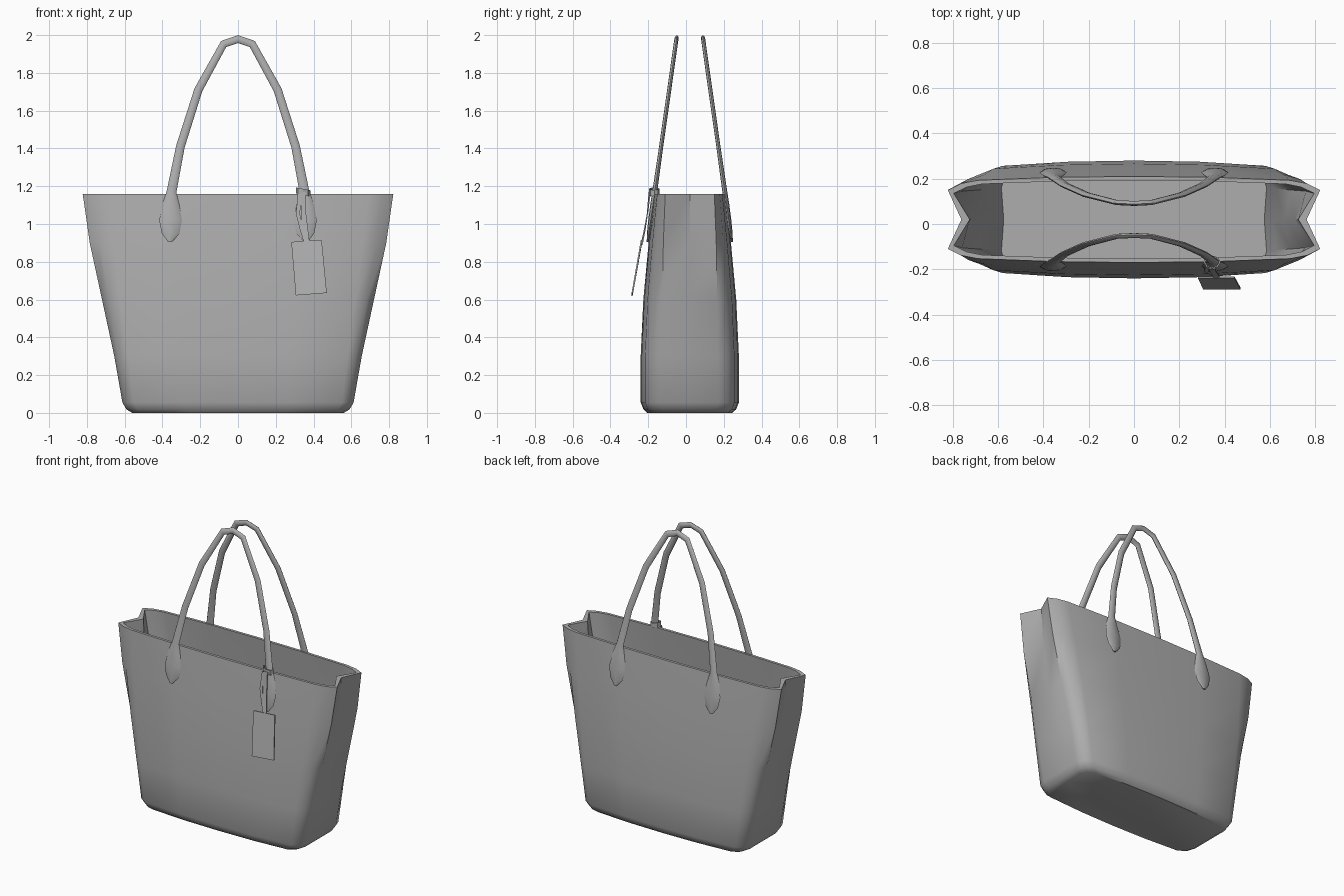
import bpy, bmesh, math
from mathutils import Vector

if "Cube" in bpy.data.objects:
    bpy.data.objects.remove(bpy.data.objects["Cube"], do_unlink=True)

MID = 0.02  # depth of the bag's centre plane

leather = bpy.data.materials.new("grey leather")
leather.use_nodes = True
GREY = (0.42, 0.42, 0.42, 1)
leather.diffuse_color = GREY
leather.node_tree.nodes["Principled BSDF"].inputs["Base Color"].default_value = GREY


def loft(name, rings, angle=35, closed=False):
    """Skin a list of equal point rings, capping the ends unless closed."""
    bm = bmesh.new()
    rows = [[bm.verts.new(p) for p in ring] for ring in rings]
    pairs = list(zip(rows, rows[1:]))
    if closed:
        pairs.append((rows[-1], rows[0]))
    for a, b in pairs:
        for i in range(len(a)):
            j = (i + 1) % len(a)
            bm.faces.new((a[i], a[j], b[j], b[i]))
    if not closed:
        bm.faces.new(rows[0])
        bm.faces.new(rows[-1])
    bmesh.ops.recalc_face_normals(bm, faces=bm.faces)
    mesh = bpy.data.meshes.new(name)
    bm.to_mesh(mesh)
    bm.free()
    mesh.materials.append(leather)
    obj = bpy.data.objects.new(name, mesh)
    bpy.context.collection.objects.link(obj)
    bpy.ops.object.select_all(action="DESELECT")
    obj.select_set(True)
    bpy.context.view_layer.objects.active = obj
    bpy.ops.object.shade_smooth_by_angle(angle=math.radians(angle))
    return obj


def bag_ring(z, width, depth, shoulder, corner, pinch):
    """Mirrored outline with bowed long sides and folded-in ends."""
    sx, sy = shoulder, depth * 0.91
    bulge = 0.3 * (depth - corner)
    quarter = [(width - pinch, 0), (width, corner),
               ((width + sx) / 2 + bulge * 0.4, (corner + sy) / 2 + bulge * 0.4),
               (sx, sy), (sx * 0.5, depth * 0.98), (0, depth)]
    half = quarter + [(-x, y) for x, y in quarter[-2::-1]]
    full = half + [(x, -y) for x, y in half[-2:0:-1]]
    return [(x, y + MID, z) for x, y in full]


# Bag body: outer wall going up, then lining going down
# columns: height, half width, half depth, shoulder x, corner y, end pinch
outer = [(0, 0.56, 0.225, 0.50, 0.13, 0),
         (0.018, 0.59, 0.245, 0.53, 0.14, 0),
         (0.055, 0.612, 0.26, 0.55, 0.155, 0),
         (0.3, 0.655, 0.26, 0.58, 0.15, 0.005),
         (0.6, 0.72, 0.246, 0.62, 0.145, 0.02),
         (0.9, 0.785, 0.218, 0.66, 0.14, 0.04),
         (1.158, 0.822, 0.19, 0.69, 0.13, 0.06)]
rings = [bag_ring(*r) for r in outer]
for z, w, d, s, c, p in reversed(outer[2:]):
    rings.append(bag_ring(z, w - 0.027, d - 0.018, s - 0.02, c - 0.015, p + 0.01))
loft("bag_body", rings)

# Handles: one flattened loop each, widening into teardrop tabs
# columns: x, z, half width, half thickness
half_path = [(0.36, 0.905, 0.010, 0.005), (0.357, 0.95, 0.047, 0.010),
             (0.357, 1.02, 0.060, 0.013), (0.356, 1.10, 0.046, 0.014),
             (0.352, 1.17, 0.026, 0.013), (0.305, 1.41, 0.023, 0.011),
             (0.21, 1.71, 0.022, 0.011), (0.076, 1.953, 0.021, 0.011)]
path = half_path + [(0, 1.979, 0.021, 0.011)]
path += [(-x, z, w, t) for x, z, w, t in reversed(half_path)]


def handle(name, side):
    normal = Vector((0, side, 0.142)).normalized()
    pts = [Vector((x, MID + side * (0.187 - 0.142 * (z - 1.16)), z))
           for x, z, w, t in path]
    rings = []
    for i, (p, (x, z, w, t)) in enumerate(zip(pts, path)):
        before = (p - pts[i - 1]).normalized() if i else Vector()
        after = (pts[i + 1] - p).normalized() if i + 1 < len(pts) else Vector()
        across = (before + after).normalized().cross(normal)
        turns = [math.tau * k / 8 for k in range(8)]
        rings.append([p + across * w * math.cos(a) + normal * t * math.sin(a)
                      for a in turns])
    loft(name, rings, 45)


handle("front_handle", -1)
handle("back_handle", 1)


def strip(name, points, half_width, thick=0.006):
    """Flat band following points, wide along x."""
    rings = []
    for x, y, z in points:
        rings.append([(x - half_width, y - thick / 2, z), (x + half_width, y - thick / 2, z),
                      (x + half_width, y + thick / 2, z), (x - half_width, y + thick / 2, z)])
    return loft(name, rings, 30)


# Tag: loop round the handle, two hanging straps, and the plate
loop = []
for k in range(8):
    a = math.tau * k / 8
    c, s = math.cos(a), math.sin(a)
    loop.append([(0.345 + r * c, -0.168 + 0.75 * r * s, 1.17 + h - 0.2 * r * c)
                 for r, h in ((0.030, -0.016), (0.038, -0.016),
                              (0.038, 0.016), (0.030, 0.016))])
loft("tag_loop", loop, 30, closed=True)
strip("tag_strap", [(0.345, -0.195, 1.17), (0.347, -0.205, 1.05),
                    (0.358, -0.222, 0.96), (0.368, -0.24, 0.88)], 0.014)
strip("tag_strap_under", [(0.325, -0.19, 1.16), (0.318, -0.205, 1.05),
                          (0.338, -0.217, 0.97), (0.362, -0.232, 0.89)], 0.010)

corners = [(0.282, -0.235, 0.905), (0.443, -0.235, 0.916),
           (0.470, -0.284, 0.635), (0.306, -0.286, 0.622)]
loft("tag_plate", [[(x, y + off, z) for x, y, z in corners] for off in (-0.004, 0.004)], 30)
